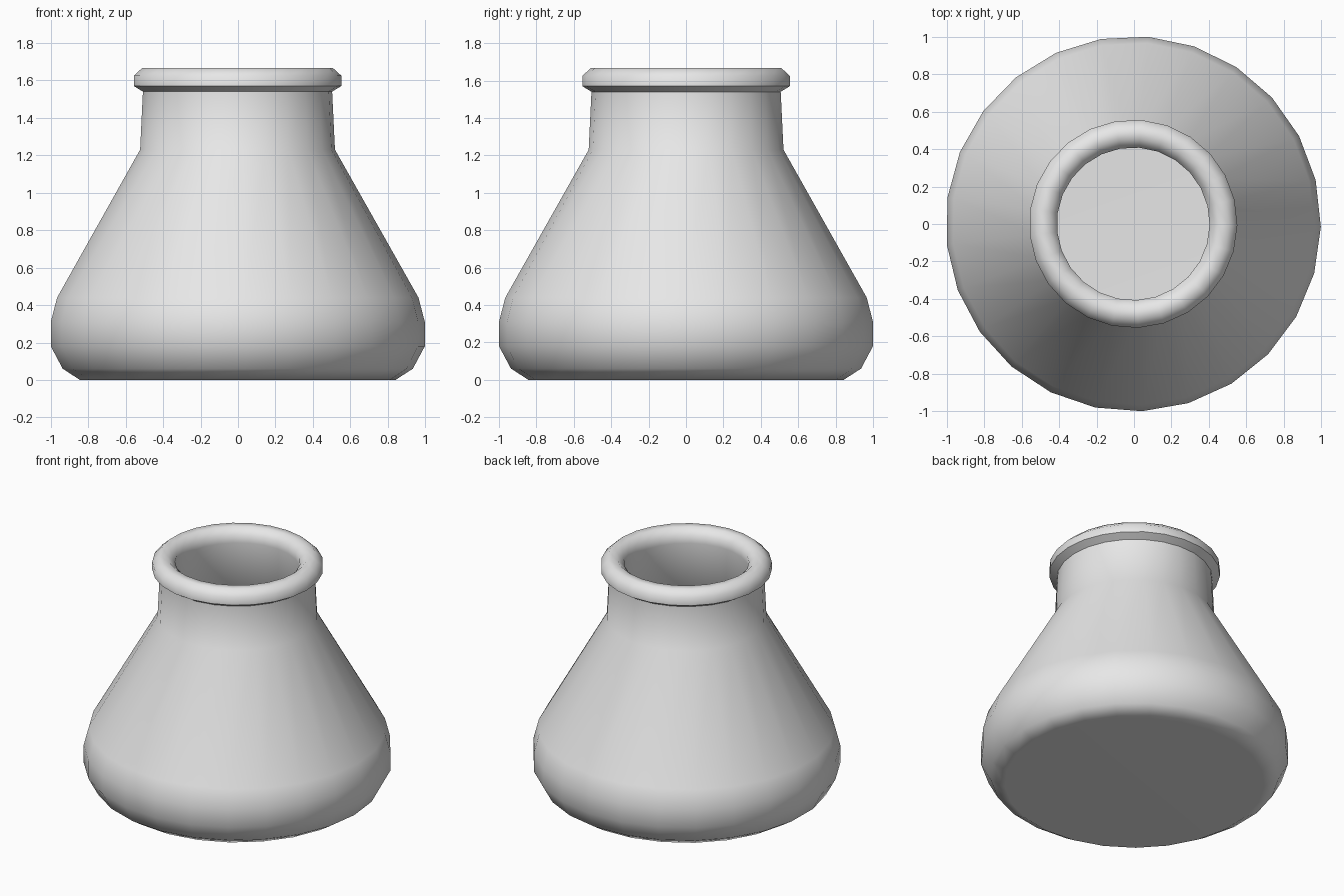
import bpy, bmesh, math

cube = bpy.data.objects.get("Cube")
if cube:
    bpy.data.objects.remove(cube, do_unlink=True)

SIDES = 25
PHASE = math.radians(-0.9)


def make_material(name, rgb):
    mat = bpy.data.materials.new(name)
    mat.use_nodes = True
    color = (*rgb, 1.0)
    mat.diffuse_color = color
    mat.node_tree.nodes["Principled BSDF"].inputs["Base Color"].default_value = color
    return mat


def lathe(name, profile, mat):
    """Revolve (radius, height) points around z and cap both ends."""
    bm = bmesh.new()
    rings = []
    for r, z in profile:
        ring = []
        for i in range(SIDES):
            a = PHASE + math.tau * i / SIDES
            ring.append(bm.verts.new((r * math.cos(a) - 0.004, r * math.sin(a) + 0.001, z)))
        rings.append(ring)
    for low, high in zip(rings, rings[1:]):
        for i in range(SIDES):
            j = (i + 1) % SIDES
            bm.faces.new((low[i], low[j], high[j], high[i]))
    bm.faces.new(rings[0][::-1])
    bm.faces.new(rings[-1])
    bmesh.ops.recalc_face_normals(bm, faces=bm.faces)
    mesh = bpy.data.meshes.new(name)
    bm.to_mesh(mesh)
    bm.free()
    mesh.materials.append(mat)
    obj = bpy.data.objects.new(name, mesh)
    bpy.context.collection.objects.link(obj)
    return obj


grey = make_material("light grey", (0.8, 0.8, 0.8))

# Rounded base, sloping shoulder and neck
outside = [(0.845, 0), (0.938, 0.06), (1.002, 0.18), (1.002, 0.31), (0.968, 0.44),
           (0.522, 1.23), (0.507, 1.54)]
# Rolled rim
rim = [(0.556, 1.57), (0.556, 1.625), (0.51, 1.667), (0.455, 1.667), (0.408, 1.625), (0.408, 1.57)]
# Inner wall down to the flat floor
inside = [(0.415, 1.25), (0.87, 0.44), (0.9, 0.2), (0.78, 0.09)]

flask = lathe("flask_body", outside + rim + inside, grey)

# Smooth shading with a crease under the rim and flat base
bpy.ops.object.select_all(action="DESELECT")
flask.select_set(True)
bpy.context.view_layer.objects.active = flask
bpy.ops.object.shade_smooth_by_angle(angle=math.radians(58))
weighted = flask.modifiers.new("even_normals", "WEIGHTED_NORMAL")
weighted.keep_sharp = True
